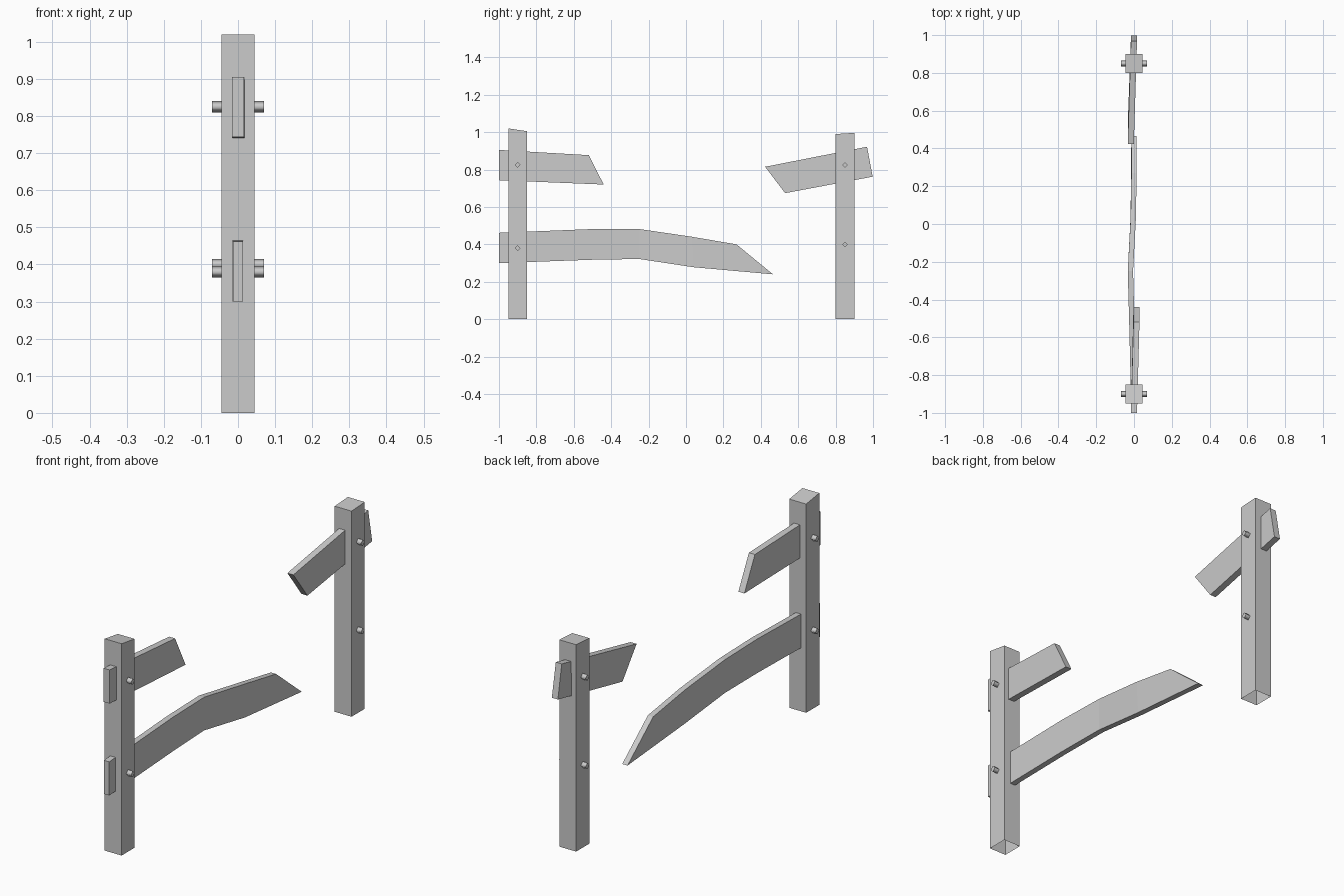
import bpy, bmesh, math
from mathutils import Matrix

cube = bpy.data.objects.get("Cube")
if cube:
    bpy.data.objects.remove(cube, do_unlink=True)

wood = bpy.data.materials.new("grey_wood")
wood.use_nodes = True
GREY = (0.6, 0.6, 0.6, 1)
wood.diffuse_color = GREY
wood.node_tree.nodes["Principled BSDF"].inputs["Base Color"].default_value = GREY


def finish(name, bm):
    bmesh.ops.recalc_face_normals(bm, faces=bm.faces)
    mesh = bpy.data.meshes.new(name)
    bm.to_mesh(mesh)
    bm.free()
    mesh.materials.append(wood)
    obj = bpy.data.objects.new(name, mesh)
    bpy.context.collection.objects.link(obj)
    return obj


def post(name, y, top_front, top_back):
    """Square post with a slanted top and an open foot."""
    bm = bmesh.new()
    bmesh.ops.create_cube(bm, size=1)
    for v in bm.verts:
        top = top_front if v.co.y < 0 else top_back
        v.co = (v.co.x * 0.09, y + v.co.y * 0.1, top if v.co.z > 0 else 0)
    bmesh.ops.recalc_face_normals(bm, faces=bm.faces)
    foot = [f for f in bm.faces if f.normal.z < -0.9]
    bmesh.ops.delete(bm, geom=foot, context='FACES_ONLY')
    finish(name, bm)


def board(name, sections, half=0.016):
    """Bent plank; each section is (top y, top z, bottom y, bottom z, x)."""
    bm = bmesh.new()
    rings = []
    for ty, tz, by, bz, x in sections:
        corners = [(x - half, ty, tz), (x + half, ty, tz),
                   (x + half, by, bz), (x - half, by, bz)]
        rings.append([bm.verts.new(c) for c in corners])
    for a, b in zip(rings, rings[1:]):
        for i in range(4):
            j = (i + 1) % 4
            bm.faces.new((a[i], a[j], b[j], b[i]))
    bm.faces.new(rings[0])
    bm.faces.new(rings[-1])
    finish(name, bm)


def peg(name, y, z):
    """Four-sided pin driven through a post along x."""
    bm = bmesh.new()
    bmesh.ops.create_cone(bm, cap_ends=True, segments=4, radius1=0.015,
                          radius2=0.015, depth=0.14)
    spin = Matrix.Rotation(math.pi / 2, 4, 'Y')
    bmesh.ops.transform(bm, matrix=Matrix.Translation((0, y, z)) @ spin, verts=bm.verts)
    bm.normal_update()
    for f in bm.faces:
        f.smooth = abs(f.normal.x) < 0.5
    finish(name, bm)


# Posts
post("front_post", -0.9, 1.02, 1.005)
post("rear_post", 0.85, 0.99, 0.996)

# Broken boards
board("front_upper_board", [(-1, 0.905, -1, 0.743, 0),
                            (-0.52, 0.877, -0.44, 0.72, 0.013)])
board("front_lower_board", [(-1, 0.462, -1, 0.3, 0),
                            (-0.5, 0.482, -0.5, 0.318, -0.012),
                            (-0.25, 0.482, -0.25, 0.322, -0.019),
                            (0.03, 0.441, 0.04, 0.278, -0.004),
                            (0.27, 0.4, 0.465, 0.24, 0)], 0.014)
board("rear_upper_board", [(0.423, 0.815, 0.53, 0.674, -0.017),
                           (0.968, 0.922, 0.998, 0.762, 0)])

# Pegs
for side, y, low in (("front", -0.9, 0.38), ("rear", 0.85, 0.4)):
    peg(side + "_upper_peg", y, 0.825)
    peg(side + "_lower_peg", y, low)
